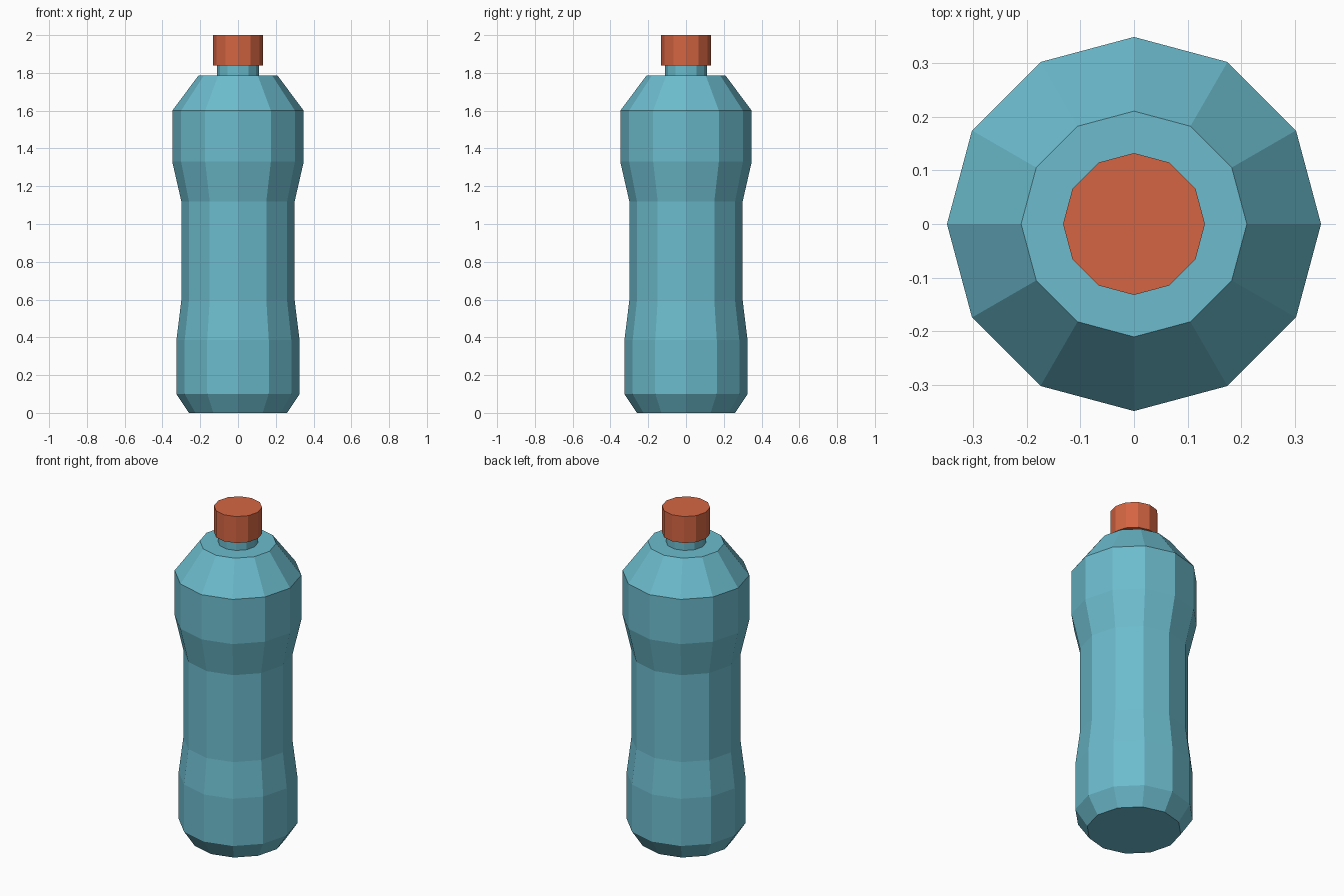
import bpy, bmesh
from math import sin, cos, pi

if "Cube" in bpy.data.objects:
    bpy.data.objects.remove(bpy.data.objects["Cube"])

SIDES = 12


def material(name, color):
    m = bpy.data.materials.new(name)
    m.diffuse_color = color
    m.use_nodes = True
    m.node_tree.nodes["Principled BSDF"].inputs["Base Color"].default_value = m.diffuse_color
    return m


def lathe(name, profile, mat):
    """Closed faceted solid from (radius, z) points, bottom to top."""
    bm = bmesh.new()
    rings = [[bm.verts.new((r * cos(2 * pi * i / SIDES), r * sin(2 * pi * i / SIDES), z))
              for i in range(SIDES)] for r, z in profile]
    for low, high in zip(rings, rings[1:]):
        for i in range(SIDES):
            j = (i + 1) % SIDES
            bm.faces.new((low[i], low[j], high[j], high[i]))
    bm.faces.new(rings[0][::-1])
    bm.faces.new(rings[-1])
    mesh = bpy.data.meshes.new(name)
    bm.to_mesh(mesh)
    bm.free()
    mesh.materials.append(mat)
    obj = bpy.data.objects.new(name, mesh)
    bpy.context.collection.objects.link(obj)
    return obj


blue = material("blue_plastic", (0.15, 0.50, 0.61, 1))
orange = material("orange_plastic", (0.66, 0.13, 0.055, 1))

# Waisted body, flat shoulder and neck
lathe("bottle_body", [
    (0.26, 0.0), (0.326, 0.10), (0.326, 0.385), (0.30, 0.595),
    (0.30, 1.12), (0.348, 1.33), (0.348, 1.60), (0.21, 1.785),
    (0.11, 1.785), (0.11, 1.84)], blue)

# Screw cap
lathe("bottle_cap", [(0.132, 1.84), (0.132, 2.0)], orange)
